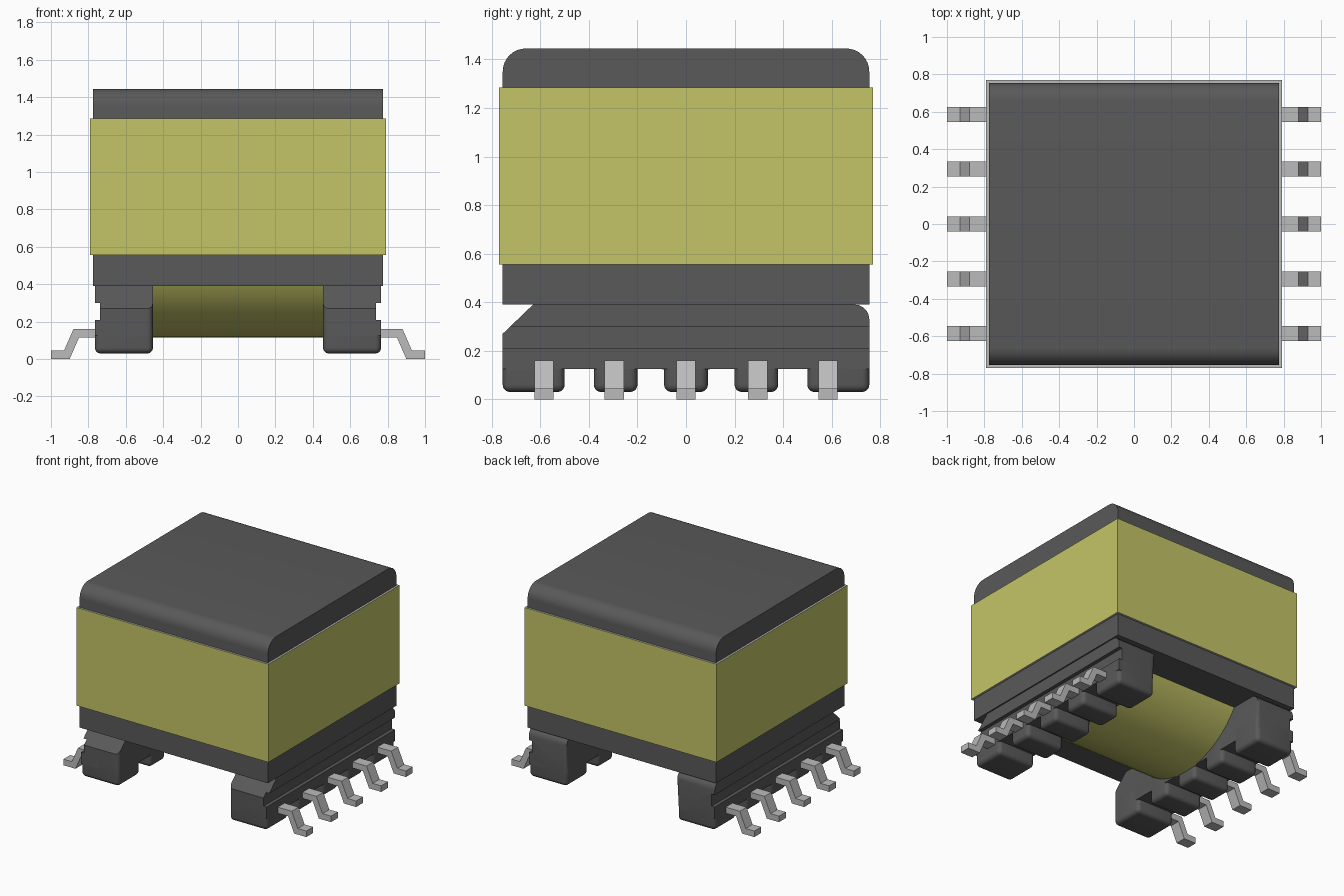
import bpy, bmesh, math

if "Cube" in bpy.data.objects:
    bpy.data.objects.remove(bpy.data.objects["Cube"], do_unlink=True)


def material(name, rgb):
    m = bpy.data.materials.new(name)
    m.use_nodes = True
    m.diffuse_color = (*rgb, 1)
    m.node_tree.nodes["Principled BSDF"].inputs["Base Color"].default_value = (*rgb, 1)
    return m


DARK = material("dark grey ferrite", (0.1, 0.1, 0.1))
YELLOW = material("yellow tape", (0.56, 0.56, 0.14))
TIN = material("light grey tin", (0.5, 0.5, 0.5))


def finish(name, bm, *mats, smooth=False, mirror=False):
    bmesh.ops.recalc_face_normals(bm, faces=bm.faces)
    me = bpy.data.meshes.new(name)
    bm.to_mesh(me)
    bm.free()
    ob = bpy.data.objects.new(name, me)
    bpy.context.collection.objects.link(ob)
    for m in mats:
        me.materials.append(m)
    if mirror:
        ob.modifiers.new("mirror", "MIRROR")
    if smooth:
        bpy.ops.object.select_all(action="DESELECT")
        ob.select_set(True)
        bpy.context.view_layer.objects.active = ob
        bpy.ops.object.shade_smooth_by_angle(angle=math.radians(35))
    return ob


def extrude(points, vec):
    """Closed outline pushed along a vector."""
    bm = bmesh.new()
    face = bm.faces.new([bm.verts.new(p) for p in points])
    new = bmesh.ops.extrude_face_region(bm, geom=[face])["geom"]
    bmesh.ops.translate(bm, vec=vec, verts=[v for v in new if isinstance(v, bmesh.types.BMVert)])
    return bm


def box(x0, x1, y0, y1, z0, z1):
    return extrude([(x0, y0, z0), (x1, y0, z0), (x1, y1, z0), (x0, y1, z0)], (0, 0, z1 - z0))


def round_edges(bm, rule, radius, segments=5):
    edges = [e for e in bm.edges if rule(*[v.co for v in e.verts])]
    bmesh.ops.bevel(bm, geom=edges, offset=radius, segments=segments, profile=0.5, affect="EDGES")


# Ferrite core with rounded front and back top edges
core = box(-0.775, 0.775, -0.755, 0.755, 0.39, 1.445)
round_edges(core, lambda a, b: min(a.z, b.z) > 1.4 and abs(a.y - b.y) < 0.01, 0.095, 8)
finish("core", core, DARK, smooth=True)

# Tape band with bare cut edges
tape = box(-0.79, 0.79, -0.77, 0.77, 0.555, 1.285)
tape.normal_update()
for f in tape.faces:
    f.material_index = 1 if abs(f.normal.z) > 0.5 else 0
finish("tape_band", tape, YELLOW, TIN)

# Winding lying along x, showing below the core
R, CZ = 0.61, 0.725
ring = [(-0.46, R * math.sin(t * math.tau / 64), CZ + R * math.cos(t * math.tau / 64)) for t in range(64)]
finish("winding", extrude(ring, (0.92, 0, 0)), YELLOW, smooth=True)

# Bobbin rails: chamfered front, rounded back, grooved outer side
INNER, OUTER, GROOVE = 0.455, 0.765, 0.738
outline = [(-0.755, 0.125), (-0.755, 0.27), (-0.63, 0.39)]
for i in range(6):
    a = i * math.pi / 10
    outline.append((0.695 + 0.06 * math.sin(a), 0.33 + 0.06 * math.cos(a)))
outline.append((0.755, 0.125))
rail = extrude([(INNER, y, z) for y, z in outline], (OUTER - INNER, 0, 0))
round_edges(rail, lambda a, b: abs(a.x - INNER) + abs(b.x - INNER) < 0.01
            and abs(a.y - b.y) < 0.01 and abs(a.y) > 0.75 and abs(a.z - b.z) > 0.1, 0.03)
rail = finish("bobbin_rail", rail, DARK, smooth=True)
cutter = finish("groove_cutter", box(GROOVE, 0.9, -1, 1, 0.21, 0.30), DARK)
cutter.hide_render = True
cutter.hide_viewport = True
cut = rail.modifiers.new("groove", "BOOLEAN")
cut.operation, cut.object, cut.solver = "DIFFERENCE", cutter, "EXACT"
rail.modifiers.new("mirror", "MIRROR")

# Rounded feet under the rails
for i, (y0, y1) in enumerate([(-0.755, -0.5), (-0.38, -0.2), (-0.09, 0.09), (0.2, 0.38), (0.5, 0.755)]):
    foot = box(INNER, OUTER, y0, y1, 0.03, 0.205)
    round_edges(foot, lambda a, b: min(a.z, b.z) < 0.04, 0.03)
    finish(f"foot_{i + 1}", foot, DARK, smooth=True, mirror=True)

# Gull-wing pins on both sides
pin = [(0.72, 0.115), (0.85, 0.115), (0.9, 0), (1, 0), (1, 0.045), (0.93, 0.045), (0.88, 0.16), (0.72, 0.16)]
for i, y in enumerate([-0.585, -0.295, 0, 0.295, 0.585]):
    finish(f"pin_{i + 1}", extrude([(x, y - 0.04, z) for x, z in pin], (0, 0.08, 0)), TIN, mirror=True)
